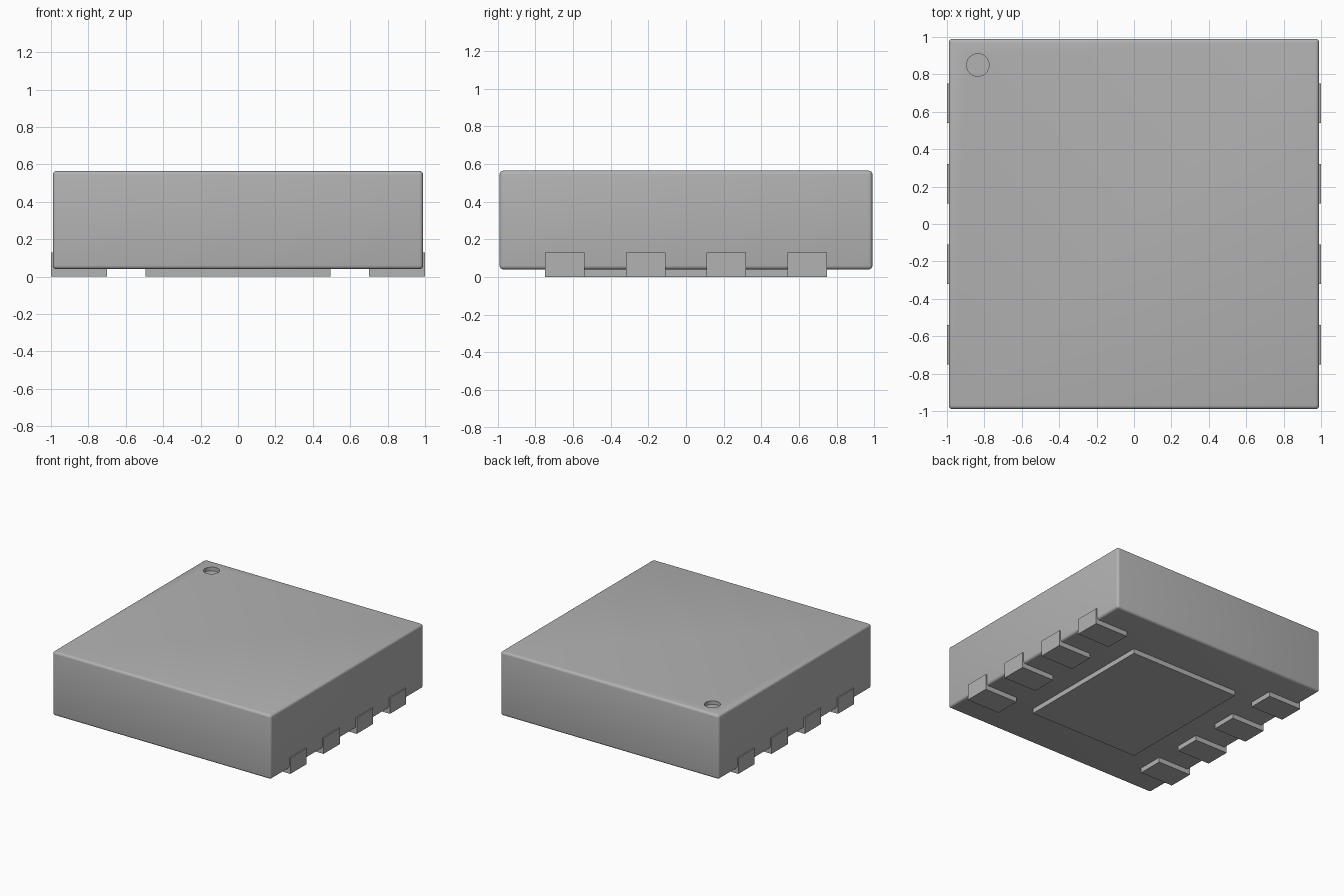
import bpy
import bmesh
from mathutils import Vector

old = bpy.data.objects.get("Cube")
if old:
    bpy.data.objects.remove(old, do_unlink=True)

# One plain grey for the whole part
grey = bpy.data.materials.new("plain_grey")
grey.use_nodes = True
colour = (0.45, 0.45, 0.45, 1)
grey.diffuse_color = colour
grey.node_tree.nodes["Principled BSDF"].inputs["Base Color"].default_value = colour


def box(name, low, high):
    """Axis-aligned box between two opposite corners."""
    low, high = Vector(low), Vector(high)
    bm = bmesh.new()
    bmesh.ops.create_cube(bm, size=1)
    bmesh.ops.scale(bm, vec=high - low, verts=bm.verts)
    bmesh.ops.translate(bm, vec=(low + high) / 2, verts=bm.verts)
    mesh = bpy.data.meshes.new(name)
    bm.to_mesh(mesh)
    bm.free()
    mesh.materials.append(grey)
    obj = bpy.data.objects.new(name, mesh)
    bpy.context.collection.objects.link(obj)
    return obj


# Moulded body with softly rounded edges
HALF, BOTTOM, TOP = 0.99, 0.04, 0.565
body = box("package_body", (-HALF, -HALF, BOTTOM), (HALF, HALF, TOP))
bevel = body.modifiers.new("rounded_edges", "BEVEL")
bevel.width = 0.02
bevel.segments = 4

# Round orientation dimple sunk into the top corner
bpy.ops.mesh.primitive_cylinder_add(vertices=48, radius=0.06, depth=0.06,
                                    location=(-0.835, 0.85, TOP))
cutter = bpy.context.object
cutter.name = "dimple_cutter"
cutter.data.materials.append(grey)
cutter.hide_render = True
cut = body.modifiers.new("corner_dimple", "BOOLEAN")
cut.operation = "DIFFERENCE"
cut.solver = "EXACT"
cut.object = cutter

# Apply the modifiers, then drop the cutter
bpy.ops.object.select_all(action="DESELECT")
body.select_set(True)
bpy.context.view_layer.objects.active = body
for modifier in list(body.modifiers):
    bpy.ops.object.modifier_apply(modifier=modifier.name)
bpy.data.objects.remove(cutter, do_unlink=True)
bpy.ops.object.shade_smooth_by_angle()

# Large central pad underneath
box("centre_pad", (-0.495, -0.59, 0), (0.495, 0.59, BOTTOM + 0.02))

# Four contacts along each side, wrapping from underneath up the wall
for side, sign in (("left", 1), ("right", -1)):
    for i in range(4):
        y = (i - 1.5) * 0.43
        xs = sorted((sign * 0.7, sign * 1.0))
        box(f"{side}_contact_{i + 1}", (xs[0], y - 0.105, 0), (xs[1], y + 0.105, 0.13))
